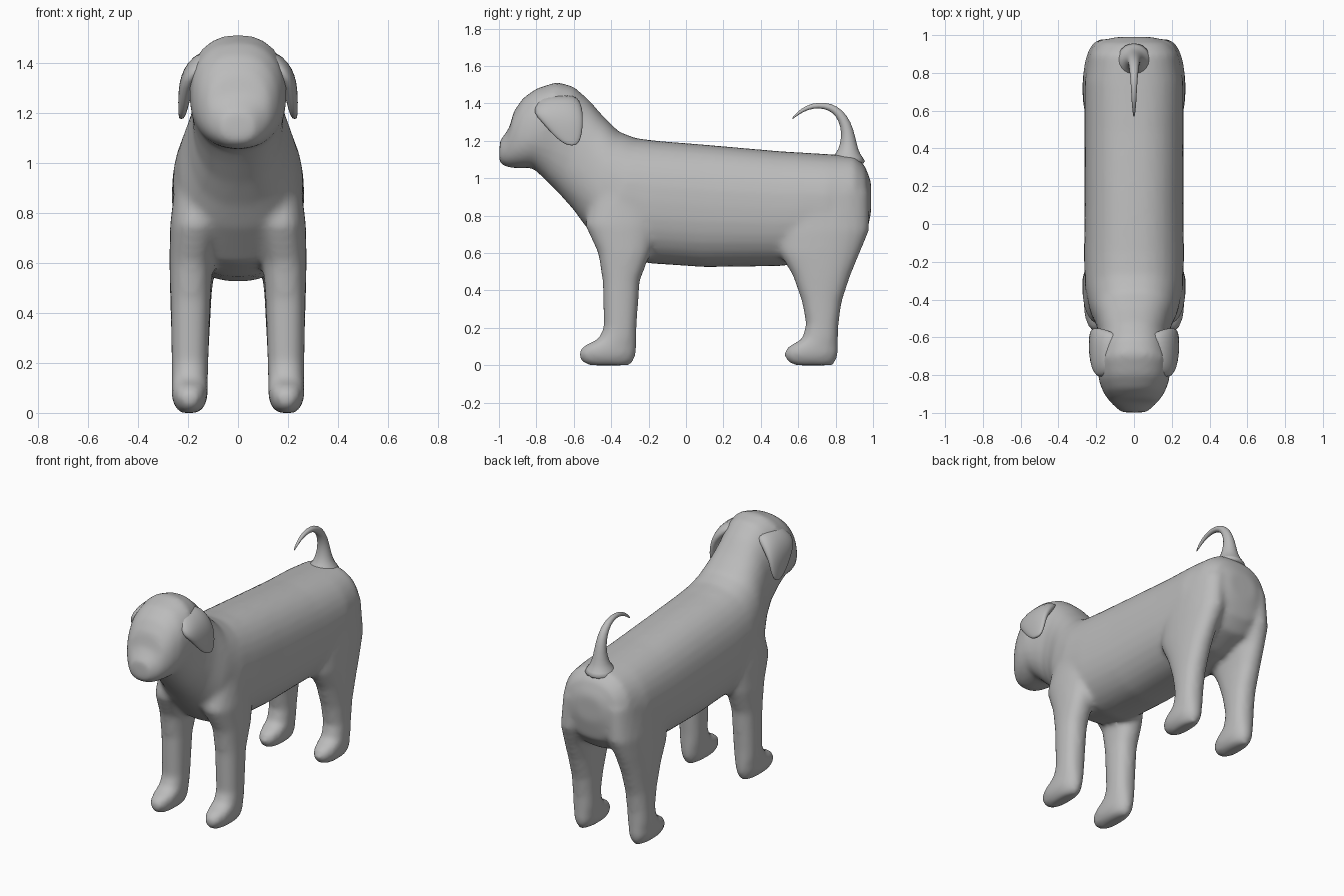
import bpy, bmesh, math
from mathutils import Vector

grey = bpy.data.materials.new("warm_grey")
grey.diffuse_color = (0.5, 0.5, 0.5, 1)


def loft(bm, rings, sides=24, power=2.0):
    """Skin closed rings given as (centre, half-axis u, half-axis v)."""
    loops = []
    for c, u, v in rings:
        loop = []
        for i in range(sides):
            a = 2 * math.pi * i / sides
            k, s = math.cos(a), math.sin(a)
            k = math.copysign(abs(k) ** (2 / power), k)
            s = math.copysign(abs(s) ** (2 / power), s)
            loop.append(bm.verts.new(Vector(c) + Vector(u) * k + Vector(v) * s))
        loops.append(loop)
    for a, b in zip(loops, loops[1:]):
        for i in range(sides):
            j = (i + 1) % sides
            bm.faces.new((a[i], a[j], b[j], b[i]))
    bm.faces.new(loops[0])
    bm.faces.new(loops[-1])


def level_rings(rows, side):
    """Horizontal rings from rows of (z, y0, y1, x0, x1)."""
    return [((side * (x0 + x1) / 2, (y0 + y1) / 2, z),
             ((x1 - x0) / 2, 0, 0), (0, (y1 - y0) / 2, 0))
            for z, y0, y1, x0, x1 in rows]


def finish(bm, name):
    bmesh.ops.recalc_face_normals(bm, faces=bm.faces)
    for f in bm.faces:
        f.smooth = True
    me = bpy.data.meshes.new(name)
    bm.to_mesh(me)
    bm.free()
    me.materials.append(grey)
    ob = bpy.data.objects.new(name, me)
    bpy.context.collection.objects.link(ob)
    return ob


# Torso, neck and head: (top y, top z, bottom y, bottom z, half width)
spine = [
    (.99, .98, .99, .82, .10), (.955, 1.07, .965, .70, .19),
    (.90, 1.12, .90, .62, .235), (.75, 1.13, .75, .56, .262),
    (.50, 1.145, .50, .53, .262), (.10, 1.18, .10, .525, .262),
    (-.15, 1.20, -.20, .545, .265), (-.27, 1.215, -.40, .60, .26),
    (-.36, 1.25, -.535, .74, .235), (-.45, 1.34, -.60, .83, .20),
    (-.52, 1.42, -.68, .92, .18), (-.60, 1.49, -.76, 1.0, .185),
    (-.69, 1.515, -.82, 1.055, .195), (-.80, 1.48, -.87, 1.055, .185),
    (-.87, 1.43, -.92, 1.055, .16), (-.92, 1.36, -.955, 1.058, .13),
    (-.945, 1.27, -.98, 1.07, .105), (-.995, 1.20, -1.0, 1.09, .065)]
bm = bmesh.new()
loft(bm, [((0, (ty + by) / 2, (tz + bz) / 2), (w, 0, 0),
           (0, (ty - by) / 2, (tz - bz) / 2)) for ty, tz, by, bz, w in spine],
     32, 2.35)

# Legs with paws: (z, y0, y1, x0, x1)
front_leg = [
    (0, -.52, -.30, .16, .23), (.02, -.56, -.28, .135, .25),
    (.06, -.578, -.268, .122, .266), (.10, -.555, -.264, .12, .266),
    (.14, -.47, -.264, .12, .266), (.20, -.44, -.264, .118, .266),
    (.45, -.446, -.247, .11, .27), (.60, -.47, -.19, .10, .275),
    (.75, -.54, -.15, .06, .272), (.95, -.50, -.15, .04, .25)]
hind_leg = [
    (0, .58, .79, .16, .23), (.02, .54, .80, .135, .25),
    (.06, .522, .816, .122, .266), (.10, .545, .814, .12, .266),
    (.14, .62, .814, .12, .266), (.22, .642, .816, .118, .266),
    (.34, .62, .833, .112, .268), (.48, .57, .88, .105, .272),
    (.60, .50, .93, .09, .273), (.72, .48, .98, .06, .27),
    (.93, .50, .98, .04, .25)]
for side in (1, -1):
    loft(bm, level_rings(front_leg, side), power=2.3)
    loft(bm, level_rings(hind_leg, side), power=2.3)
body = finish(bm, "body")

# Fuse torso and legs into one skin
fuse = body.modifiers.new("fuse", 'REMESH')
fuse.mode = 'VOXEL'
fuse.voxel_size = 0.016
fuse.use_smooth_shade = True
soft = body.modifiers.new("soften", 'SMOOTH')
soft.factor = 0.5
soft.iterations = 10

# Hanging ears
ear = [(1.175, -.625, -.595, .22, .235), (1.19, -.665, -.57, .208, .238),
       (1.24, -.72, -.555, .195, .24), (1.30, -.77, -.55, .178, .238),
       (1.35, -.82, -.55, .14, .228), (1.40, -.80, -.56, .09, .205),
       (1.45, -.76, -.59, .04, .15)]
for side, label in ((1, "left_ear"), (-1, "right_ear")):
    bm = bmesh.new()
    loft(bm, level_rings(ear, side), 20, 2.3)
    ob = finish(bm, label)
    sub = ob.modifiers.new("round", 'SUBSURF')
    sub.levels = sub.render_levels = 1

# Curled tail: (y, z, radius)
tail = [(.865, 1.07, .12), (.865, 1.115, .08), (.868, 1.15, .055),
        (.868, 1.22, .038), (.855, 1.29, .031), (.82, 1.35, .025),
        (.77, 1.383, .020), (.71, 1.392, .016), (.65, 1.38, .013),
        (.60, 1.35, .009), (.565, 1.315, .003)]
rings = []
for i, (y, z, r) in enumerate(tail):
    a, b = tail[max(i - 1, 0)], tail[min(i + 1, len(tail) - 1)]
    t = Vector((0, b[0] - a[0], b[1] - a[1])).normalized()
    rings.append(((0, y, z), (r, 0, 0), Vector((0, -t.z, t.y)) * r))
bm = bmesh.new()
loft(bm, rings, 12)
ob = finish(bm, "tail")
sub = ob.modifiers.new("round", 'SUBSURF')
sub.levels = sub.render_levels = 1
